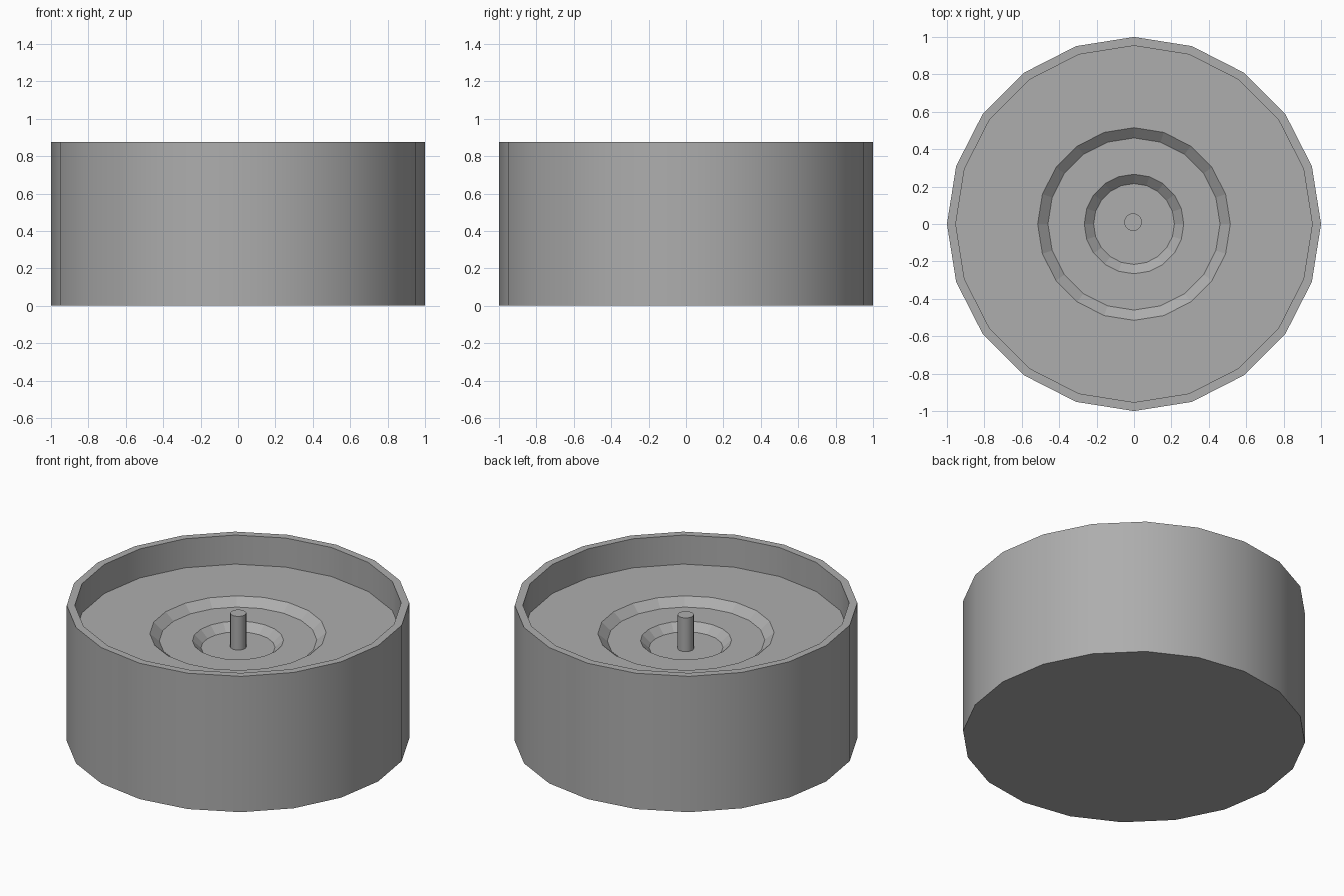
import bpy, bmesh
from math import cos, sin, tau, radians

if "Cube" in bpy.data.objects:
    bpy.data.objects.remove(bpy.data.objects["Cube"])

grey = bpy.data.materials.new("dark_grey")
grey.diffuse_color = (0.42, 0.42, 0.42, 1)
grey.use_nodes = True
grey.node_tree.nodes["Principled BSDF"].inputs["Base Color"].default_value = grey.diffuse_color


def lathe(name, profile, sides, centre=(0, 0)):
    """Closed turned solid from (radius, height) pairs, capped at both ends."""
    bm = bmesh.new()
    rings = [[bm.verts.new((centre[0] + r * cos(tau * i / sides),
                            centre[1] + r * sin(tau * i / sides), z))
              for i in range(sides)] for r, z in profile]
    for a, b in zip(rings, rings[1:]):
        for i in range(sides):
            j = (i + 1) % sides
            bm.faces.new((a[i], a[j], b[j], b[i]))
    bm.faces.new(rings[0][::-1])
    bm.faces.new(rings[-1])
    bmesh.ops.recalc_face_normals(bm, faces=bm.faces)
    mesh = bpy.data.meshes.new(name)
    bm.to_mesh(mesh)
    bm.free()
    mesh.materials.append(grey)
    obj = bpy.data.objects.new(name, mesh)
    bpy.context.collection.objects.link(obj)
    bpy.ops.object.select_all(action='DESELECT')
    obj.select_set(True)
    bpy.context.view_layer.objects.active = obj
    bpy.ops.object.shade_smooth_by_angle(angle=radians(30))
    return obj


# Drum with a raised rim and two stepped recesses in its top
basin = lathe("round_basin", [(1, 0), (1, 0.875), (0.953, 0.875), (0.953, 0.688),
                              (0.515, 0.688), (0.46, 0.641),
                              (0.266, 0.641), (0.216, 0.595)], 20)

# The sloping recess walls are faceted
for face in basin.data.polygons:
    if 0.1 < face.normal.z < 0.95:
        face.use_smooth = False

# Upright centre pin
lathe("centre_pin", [(0.047, 0.595), (0.047, 0.812)], 20, (-0.005, 0.01))
